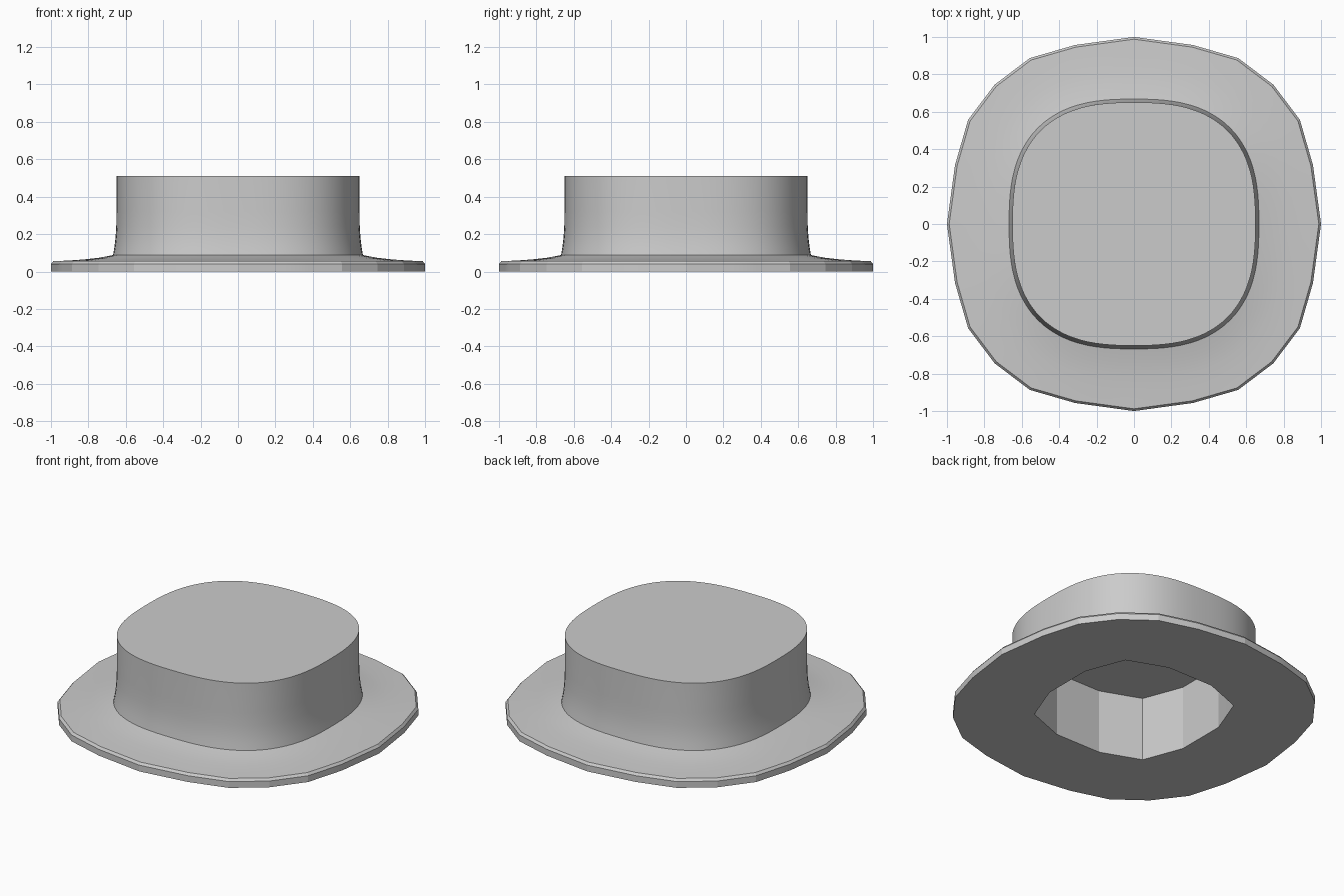
import bpy, bmesh, math

if "Cube" in bpy.data.objects:
    bpy.data.objects.remove(bpy.data.objects["Cube"])

SUB = 4  # points per coarse side


def outline(octant):
    """Mirror four points (axis to diagonal) into a 24-point loop, then subdivide the sides."""
    quarter = octant + [(y, x) for x, y in reversed(octant[1:-1])]
    pts = []
    for k in range(4):
        c, s = (1, 0, -1, 0)[k], (0, 1, 0, -1)[k]
        pts += [(x * c - y * s, x * s + y * c) for x, y in quarter]
    loop = []
    for (x0, y0), (x1, y1) in zip(pts, pts[1:] + pts[:1]):
        for j in range(SUB):
            t = j / SUB
            loop.append((x0 + (x1 - x0) * t, y0 + (y1 - y0) * t))
    return loop


RIM = outline([(1, 0), (.957, .315), (.887, .557), (.745, .745)])
HOLE = outline([(.505, 0), (.505, .16), (.458, .285), (.41, .41)])


def rounded(r, n):
    """Rounded-square loop on the same spokes as the rim."""
    loop = []
    for x, y in RIM:
        a = math.atan2(y, x)
        c, s = math.cos(a), math.sin(a)
        d = r / (abs(c) ** n + abs(s) ** n) ** (1 / n)
        loop.append((d * c, d * s))
    return loop


# Rings from the hollow's ceiling, down and out under the brim, up to the crown top
rings = [
    (HOLE, .41), (HOLE, 0),
    (RIM, 0), (RIM, .04), ([(x * .988, y * .988) for x, y in RIM], .055),
    (rounded(.90, 2.42), .059), (rounded(.82, 2.47), .065),
    (rounded(.74, 2.55), .074), (rounded(.668, 2.64), .088),
    (rounded(.661, 2.64), .13), (rounded(.655, 2.64), .18),
    (rounded(.651, 2.64), .24), (rounded(.65, 2.64), .32),
    (rounded(.65, 2.64), .51),
]

# Loft the hat shell
bm = bmesh.new()
loops = [[bm.verts.new((x, y, z)) for x, y in pts] for pts, z in rings]
for a, b in zip(loops, loops[1:]):
    for i in range(len(a)):
        j = (i + 1) % len(a)
        bm.faces.new((a[i], a[j], b[j], b[i]))
bm.faces.new(loops[0])
bm.faces.new(loops[-1])
bmesh.ops.recalc_face_normals(bm, faces=bm.faces)

mesh = bpy.data.meshes.new("flat_hat")
bm.to_mesh(mesh)
bm.free()
hat = bpy.data.objects.new("flat_hat", mesh)
bpy.context.collection.objects.link(hat)
bpy.context.view_layer.objects.active = hat
hat.select_set(True)
bpy.ops.object.shade_smooth_by_angle(angle=math.radians(12))
